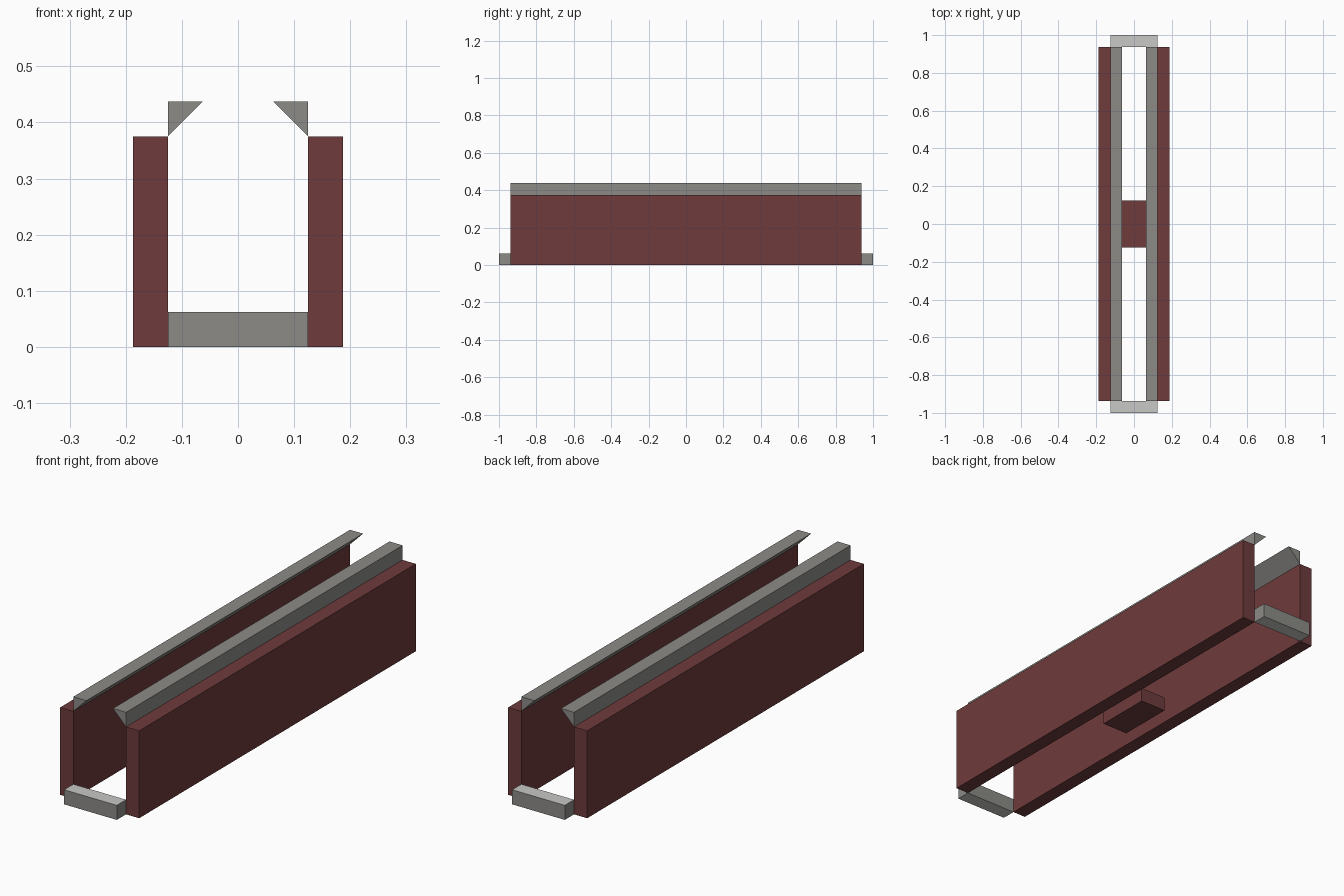
import bpy

if "Cube" in bpy.data.objects:
    bpy.data.objects.remove(bpy.data.objects["Cube"])

U = 0.0625      # basic module
HALF = 15 * U   # half length of the walls


def material(name, rgb):
    m = bpy.data.materials.new(name)
    m.diffuse_color = (*rgb, 1)
    m.use_nodes = True
    m.node_tree.nodes["Principled BSDF"].inputs["Base Color"].default_value = m.diffuse_color
    return m


brick = material("brick red", (0.158, 0.043, 0.045))
stone = material("stone grey", (0.262, 0.258, 0.242))
slab = material("light slab grey", (0.58, 0.58, 0.57))


def prism(name, profile, y0, y1, mats):
    """Extrude an x-z profile (counter-clockwise seen from the front) along y."""
    n = len(profile)
    verts = [(x, y, z) for y in (y0, y1) for x, z in profile]
    faces = [tuple(range(n)), tuple(range(2 * n - 1, n - 1, -1))]
    faces += [(i, i + n, (i + 1) % n + n, (i + 1) % n) for i in range(n)]
    me = bpy.data.meshes.new(name)
    me.from_pydata(verts, [], faces)
    for m in mats:
        me.materials.append(m)
    ob = bpy.data.objects.new(name, me)
    bpy.context.collection.objects.link(ob)
    return ob


def rect(x0, x1, z0, z1):
    return [(x0, z0), (x1, z0), (x1, z1), (x0, z1)]


def mirrored(profile, s):
    return profile if s > 0 else [(-x, z) for x, z in reversed(profile)]


for side, s in (("right", 1), ("left", -1)):
    # long brick walls
    prism(side + "_wall", mirrored(rect(2 * U, 3 * U, 0, 6 * U), s), -HALF, HALF, [brick])
    # triangular stone coping leaning inward above each wall
    wedge = [(2 * U, 6 * U), (2 * U, 7 * U), (U, 7 * U)]
    prism(side + "_coping", mirrored(wedge, s), -HALF, HALF, [stone])

# stone steps at both ends, with lighter top and bottom
for name, y0 in (("front_step", -1), ("back_step", HALF)):
    ob = prism(name, rect(-2 * U, 2 * U, 0, U), y0, y0 + U, [stone, slab])
    for p in ob.data.polygons:
        p.material_index = int(abs(p.normal.z) > 0.5)

# low brick block in the middle of the floor
prism("centre_block", rect(-U, U, 0, U), -2 * U, 2 * U, [brick])
